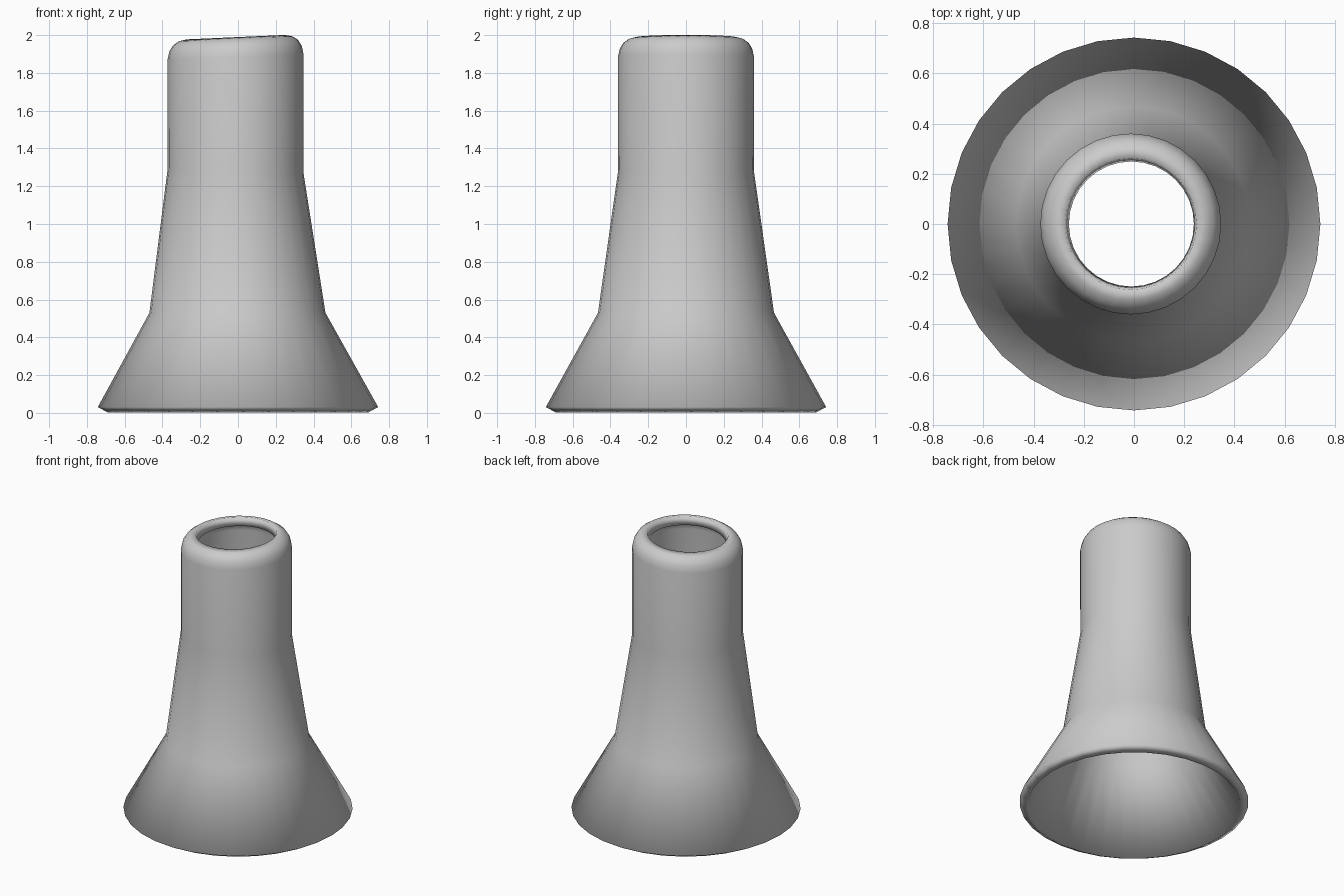
import bpy, bmesh, math

if "Cube" in bpy.data.objects:
    bpy.data.objects.remove(bpy.data.objects["Cube"])

SIDES = 32
# outer profile rings: radius, height, x centre, tilt (rise per unit of x)
RINGS = [
    (0.742, 0.031, 0.0, 0.0),       # flared foot
    (0.466, 0.53, -0.003, 0.0),     # end of flare
    (0.359, 1.285, -0.013, -0.03),  # start of straight neck
    (0.360, 1.885, -0.013, 0.04),   # rounded lip
    (0.350, 1.930, -0.013, 0.042),
    (0.331, 1.960, -0.013, 0.044),
    (0.302, 1.980, -0.013, 0.045),
    (0.262, 1.989, -0.013, 0.045),
]

# lofted outer skin
bm = bmesh.new()
loops = []
for r, z, cx, tilt in RINGS:
    ring = []
    for i in range(SIDES):
        a = 2 * math.pi * i / SIDES
        x = r * math.cos(a)
        ring.append(bm.verts.new((x + cx, r * math.sin(a), z + tilt * x)))
    loops.append(ring)
for lo, hi in zip(loops, loops[1:]):
    for i in range(SIDES):
        j = (i + 1) % SIDES
        bm.faces.new((lo[i], lo[j], hi[j], hi[i])).smooth = True

mesh = bpy.data.meshes.new("flared_tube")
bm.to_mesh(mesh)
bm.free()
tube = bpy.data.objects.new("flared_tube", mesh)
bpy.context.collection.objects.link(tube)

# wall thickness, growing inwards
wall = tube.modifiers.new("wall", 'SOLIDIFY')
wall.thickness = 0.06
wall.offset = -1
